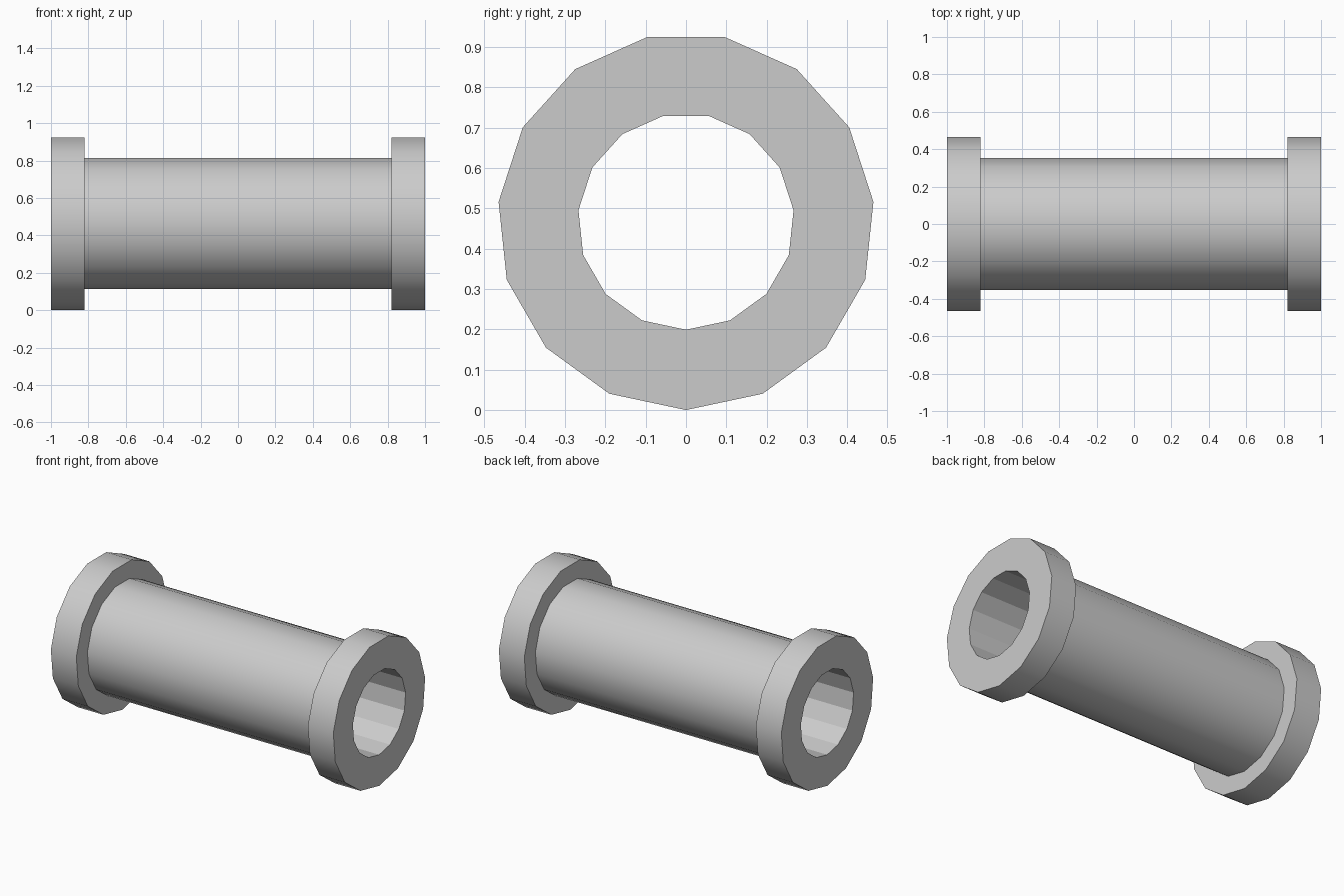
import bpy
import bmesh
from math import sin, cos, tau

cube = bpy.data.objects.get("Cube")
if cube:
    bpy.data.objects.remove(cube, do_unlink=True)

SIDES = 15
FLANGE_R, TUBE_R, BORE_R = 0.467, 0.354, 0.268
END_X, FLANGE_X = 1.0, 0.82

grey = bpy.data.materials.new("light grey")
grey.use_nodes = True
colour = (0.6, 0.6, 0.6, 1)
grey.diffuse_color = colour
grey.node_tree.nodes["Principled BSDF"].inputs["Base Color"].default_value = colour

# Closed half profile (x, radius), mirrored to the other end
half = [(END_X, BORE_R), (END_X, FLANGE_R), (FLANGE_X, FLANGE_R), (FLANGE_X, TUBE_R)]
profile = half + [(-x, r) for x, r in reversed(half)]

# Flanged tube: the profile turned around the x axis, one corner pointing down
bm = bmesh.new()
rings = []
for i in range(SIDES):
    a = tau * i / SIDES
    rings.append([bm.verts.new((x, r * sin(a), FLANGE_R - r * cos(a))) for x, r in profile])

n = len(profile)
for i in range(SIDES):
    here, there = rings[i], rings[(i + 1) % SIDES]
    for j in range(n):
        k = (j + 1) % n
        face = bm.faces.new((here[j], here[k], there[k], there[j]))
        # Round outer walls are smooth; the bore and end faces stay flat
        is_wall = profile[j][1] == profile[k][1]
        face.smooth = is_wall and profile[j][1] > BORE_R
bmesh.ops.recalc_face_normals(bm, faces=bm.faces)

# Crisp rims
for edge in bm.edges:
    edge.smooth = edge.calc_face_angle() < 0.6

mesh = bpy.data.meshes.new("flanged_tube")
bm.to_mesh(mesh)
bm.free()
mesh.materials.append(grey)
tube = bpy.data.objects.new("flanged_tube", mesh)
bpy.context.collection.objects.link(tube)
